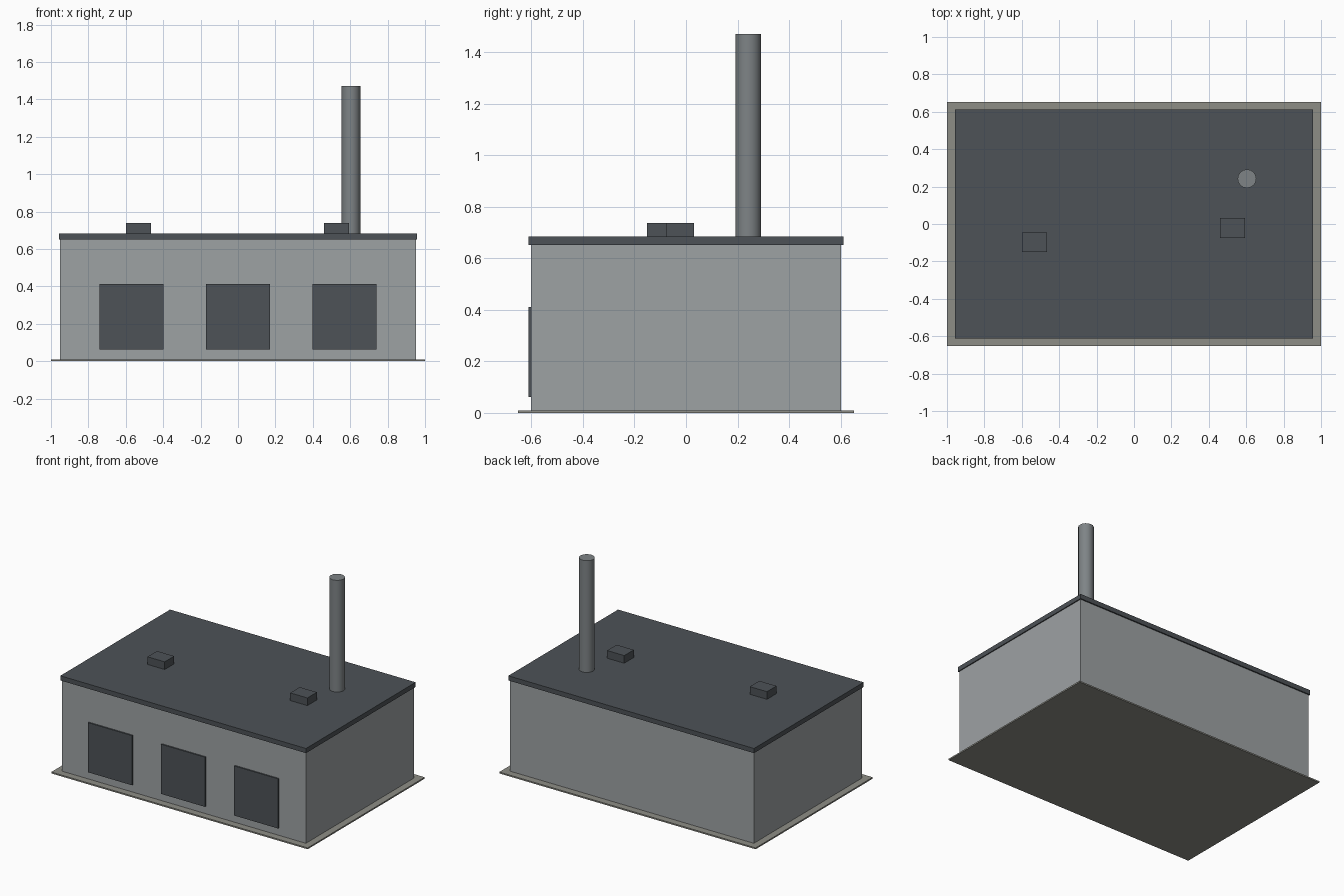
import bpy

if "Cube" in bpy.data.objects:
    bpy.data.objects.remove(bpy.data.objects["Cube"])


def paint(obj, name, rgb):
    mat = bpy.data.materials.get(name) or bpy.data.materials.new(name)
    mat.diffuse_color = (*rgb, 1)
    mat.use_nodes = True
    mat.node_tree.nodes["Principled BSDF"].inputs["Base Color"].default_value = mat.diffuse_color
    obj.data.materials.append(mat)


def box(name, x, y, z, colour):
    """Box from (min, max) ranges along each axis."""
    bpy.ops.mesh.primitive_cube_add(
        size=1, location=[(a + b) / 2 for a, b in (x, y, z)])
    obj = bpy.context.object
    obj.name = name
    obj.scale = [b - a for a, b in (x, y, z)]
    bpy.ops.object.transform_apply(location=False, rotation=False, scale=True)
    paint(obj, *colour)
    return obj


CONCRETE = ("concrete", (0.27, 0.27, 0.24))
WALL = ("wall_grey", (0.34, 0.36, 0.37))
DARK = ("dark_metal", (0.075, 0.085, 0.095))
STACK = ("stack_metal", (0.21, 0.23, 0.24))

# Ground slab, walls and overhanging flat roof
box("base_slab", (-1, 1), (-0.652, 0.652), (0, 0.01), CONCRETE)
box("walls", (-0.951, 0.951), (-0.602, 0.602), (0.01, 0.651), WALL)
box("roof", (-0.958, 0.958), (-0.611, 0.611), (0.651, 0.684), DARK)

# Three loading doors on the front
for i, x in enumerate((-0.57, 0, 0.57)):
    box(f"door_{i + 1}", (x - 0.171, x + 0.171), (-0.612, -0.6), (0.062, 0.412), DARK)

# Roof vents
for i, (x, y) in enumerate(((-0.533, -0.098), (0.527, -0.022))):
    box(f"roof_vent_{i + 1}", (x - 0.067, x + 0.067), (y - 0.053, y + 0.053),
        (0.684, 0.738), DARK)

# Chimney stack
bpy.ops.mesh.primitive_cylinder_add(vertices=16, radius=0.05, depth=0.788,
                                    location=(0.604, 0.242, 1.078))
bpy.context.object.name = "chimney"
paint(bpy.context.object, *STACK)
bpy.ops.object.shade_smooth_by_angle()
